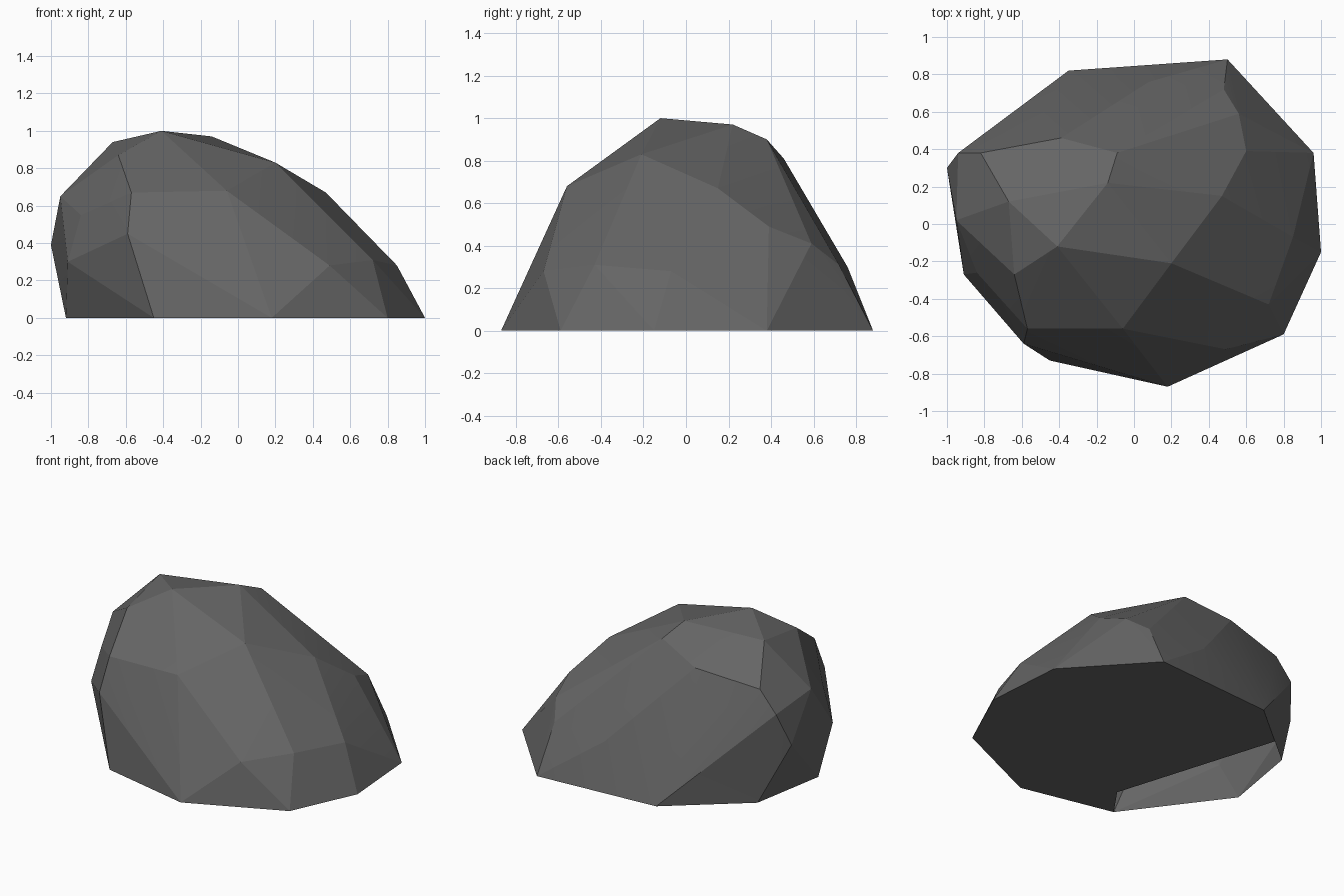
import bpy
import bmesh
import math
from mathutils import Vector

old_cube = bpy.data.objects.get("Cube")
if old_cube:
    bpy.data.objects.remove(old_cube, do_unlink=True)


def make_material(name, color):
    material = bpy.data.materials.new(name)
    material.use_nodes = True
    material.diffuse_color = color
    shader = material.node_tree.nodes["Principled BSDF"]
    shader.inputs["Base Color"].default_value = color
    shader.inputs["Roughness"].default_value = 0.9
    return material


# Ground outline of the boulder, counter-clockwise
ground_outline = [
    (1, -.15), (.96, .38), (.5, .88), (-.35, .82), (-.83, .42),
    (-.92, -.1), (-.45, -.73), (.18, -.87), (.8, -.59),
]

# Corners of the lower slopes, all around
slope_corners = [
    (.85, -.07, .28), (.72, -.43, .31), (.49, -.67, .28),
    (-.59, -.64, .45), (-.91, -.27, .3), (-1, .3, .39),
    (-.5, .57, .51), (.08, .76, .3), (.48, .72, .31),
    (.56, .59, .41), (.6, .39, .49),
]

# Corners of the shoulders and crown
crown_corners = [
    (.47, .15, .67), (.2, -.21, .83), (-.06, -.56, .68),
    (-.57, -.56, .67), (-.84, -.26, .55), (-.95, .02, .65),
    (-.94, .38, .61), (-.82, .38, .75), (-.64, -.27, .87),
    (-.67, .12, .94), (-.41, -.12, 1), (-.14, .22, .97),
    (-.09, .38, .9), (-.39, .46, .81),
]


def build_boulder(name, material):
    bm = bmesh.new()
    corners = [(x, y, 0) for x, y in ground_outline]
    for corner in corners + slope_corners + crown_corners:
        bm.verts.new(corner)

    # Faceted skin stretched over the corners
    bmesh.ops.convex_hull(bm, input=bm.verts[:])
    loose = [v for v in bm.verts if not v.link_faces]
    bmesh.ops.delete(bm, geom=loose, context="VERTS")
    bmesh.ops.recalc_face_normals(bm, faces=bm.faces[:])

    # Underside with a wedge left open at the rear right
    floor = [f for f in bm.faces if f.normal.z < -.99]
    bmesh.ops.delete(bm, geom=floor, context="FACES")
    rim = ground_outline[:4] + [(-.65, .57), (-.31, -.53)] + ground_outline[6:]
    verts = [bm.verts.new(Vector((x, y, 0))) for x, y in reversed(rim)]
    bm.faces.new(verts)

    mesh = bpy.data.meshes.new(name)
    bm.to_mesh(mesh)
    bm.free()
    mesh.materials.append(material)
    boulder = bpy.data.objects.new(name, mesh)
    bpy.context.collection.objects.link(boulder)
    return boulder


stone = make_material("dark_grey_stone", (.13, .13, .13, 1))
boulder = build_boulder("boulder", stone)

# Soften only the faintest creases, keeping the facets crisp
bpy.ops.object.select_all(action="DESELECT")
boulder.select_set(True)
bpy.context.view_layer.objects.active = boulder
bpy.ops.object.shade_smooth_by_angle(angle=math.radians(9))
